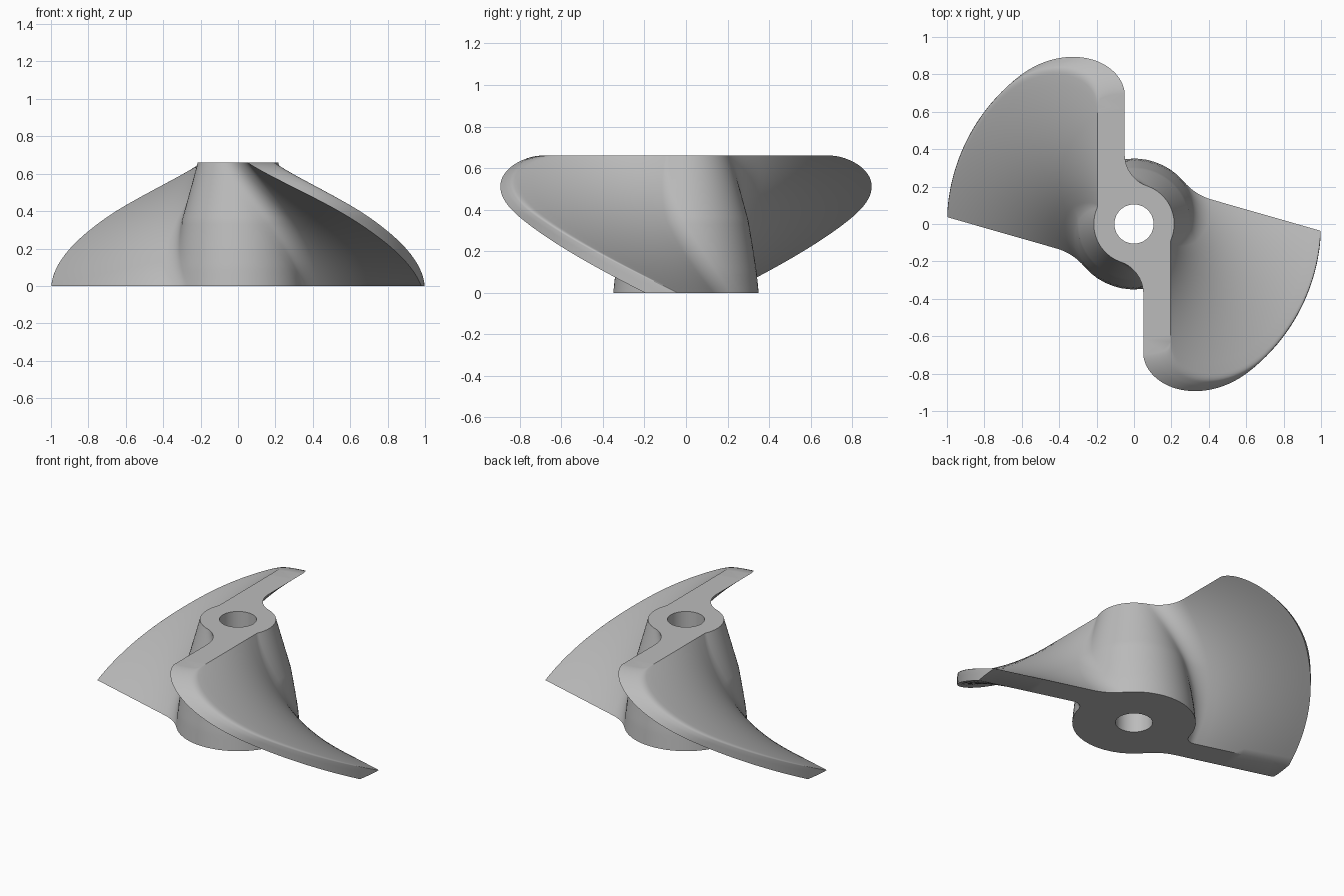
import bpy, bmesh, math
from mathutils import Vector, Matrix

cube = bpy.data.objects.get("Cube")
if cube:
    bpy.data.objects.remove(cube)

HEIGHT = 0.66
BORE = 0.105
LEVELS = 48
HUB = [(0, 0.35), (0.1, 0.34), (0.2, 0.325), (0.35, 0.30), (0.55, 0.245), (0.66, 0.215)]


def lerp(a, b, t):
    return a + (b - a) * t


def hub_radius(z):
    for (z0, r0), (z1, r1) in zip(HUB, HUB[1:]):
        if z <= z1:
            return lerp(r0, r1, (z - z0) / (z1 - z0))
    return HUB[-1][1]


def tip_radius(z):
    # Full radius low down, rounding in towards the top
    q = min(1, max(0, (z - 0.36) / (HEIGHT - 0.36)))
    return 0.70 + 0.30 * (1 - q * q) ** 0.6


def arc(centre, start, end, n):
    # Shortest arc around centre, both ends included
    a, b = Vector(start) - centre, Vector(end) - centre
    turn = math.atan2(a.x * b.y - a.y * b.x, a.dot(b))
    return [centre + Matrix.Rotation(turn * i / n, 2) @ a for i in range(n + 1)]


def section(z):
    """Closed outline of the hub and both blades at height z."""
    t = z / HEIGHT
    hub, tip = hub_radius(z), tip_radius(z)
    lead, trail = lerp(0.24, 0.195, t), lerp(0.08, 0.05, t)
    lead_f, trail_f = lerp(0.30, 0.05, t), lerp(0.06, 0.18, t)
    origin = Vector((0, 0))

    # Fillet centres and where they touch the hub
    ct = Vector((math.sqrt((hub + trail_f) ** 2 - (trail - trail_f) ** 2), trail - trail_f))
    cl = Vector((math.sqrt((hub + lead_f) ** 2 - (lead + lead_f) ** 2), lead + lead_f))
    hub_t, hub_l = ct * hub / (hub + trail_f), cl * hub / (hub + lead_f)

    tip_t = Vector((math.sqrt(tip ** 2 - trail ** 2), trail))
    tip_l = Vector((math.sqrt(tip ** 2 - lead ** 2), lead))
    root_t, root_l = Vector((ct.x, trail)), Vector((cl.x, lead))

    # Softened leading corner
    soft = 0.008 + 0.035 * t
    rim_end = tip_l + (tip_t - tip_l).normalized() * soft
    face_end = tip_l - Vector((soft, 0))
    corner = []
    for i in range(6):
        s = i / 5
        corner.append(rim_end.lerp(tip_l, s).lerp(tip_l.lerp(face_end, s), s))

    half = arc(ct, hub_t, root_t, 10)
    half += [root_t.lerp(tip_t, i / 12) for i in range(1, 12)]
    half += arc(origin, tip_t, rim_end, 5)[:-1]
    half += corner
    half += [face_end.lerp(root_l, i / 12) for i in range(1, 12)]
    half += arc(cl, root_l, hub_l, 10)
    half += arc(origin, hub_l, -hub_t, 16)[1:-1]

    turn = Matrix.Rotation(math.radians(lerp(-16, -90, t)), 2)
    return [turn @ (p * side) for side in (1, -1) for p in half]


def bridge(bm, low, high):
    n = len(low)
    for i in range(n):
        j = (i + 1) % n
        bm.faces.new((low[i], low[j], high[j], high[i]))


def ring_edges(bm, ring):
    return [bm.edges.get((v, ring[(i + 1) % len(ring)])) for i, v in enumerate(ring)]


# Twisted loft of the outline, with levels packed towards the top
bm = bmesh.new()
rings = []
for k in range(LEVELS + 1):
    z = HEIGHT * math.sin(math.pi / 2 * k / LEVELS)
    rings.append([bm.verts.new((p.x, p.y, z)) for p in section(z)])
for low, high in zip(rings, rings[1:]):
    bridge(bm, low, high)

# Shaft bore
bores = []
for z in (0, HEIGHT):
    bores.append([bm.verts.new((BORE * math.cos(math.tau * i / 48),
                                BORE * math.sin(math.tau * i / 48), z)) for i in range(48)])
bridge(bm, bores[0], bores[1])

# Flat ends around the bore
for outer, inner, up in ((rings[0], bores[0], -1), (rings[-1], bores[1], 1)):
    bmesh.ops.triangle_fill(bm, use_beauty=True, normal=(0, 0, up),
                            edges=ring_edges(bm, outer) + ring_edges(bm, inner))
bmesh.ops.recalc_face_normals(bm, faces=bm.faces)

mesh = bpy.data.meshes.new("propeller")
bm.to_mesh(mesh)
bm.free()
propeller = bpy.data.objects.new("propeller", mesh)
bpy.context.collection.objects.link(propeller)

# Plain grey finish
grey = bpy.data.materials.new("plain_grey")
grey.use_nodes = True
colour = (0.5, 0.5, 0.5, 1)
grey.diffuse_color = colour
grey.node_tree.nodes["Principled BSDF"].inputs["Base Color"].default_value = colour
mesh.materials.append(grey)

bpy.ops.object.select_all(action='DESELECT')
propeller.select_set(True)
bpy.context.view_layer.objects.active = propeller
bpy.ops.object.shade_smooth_by_angle(angle=math.radians(35))
